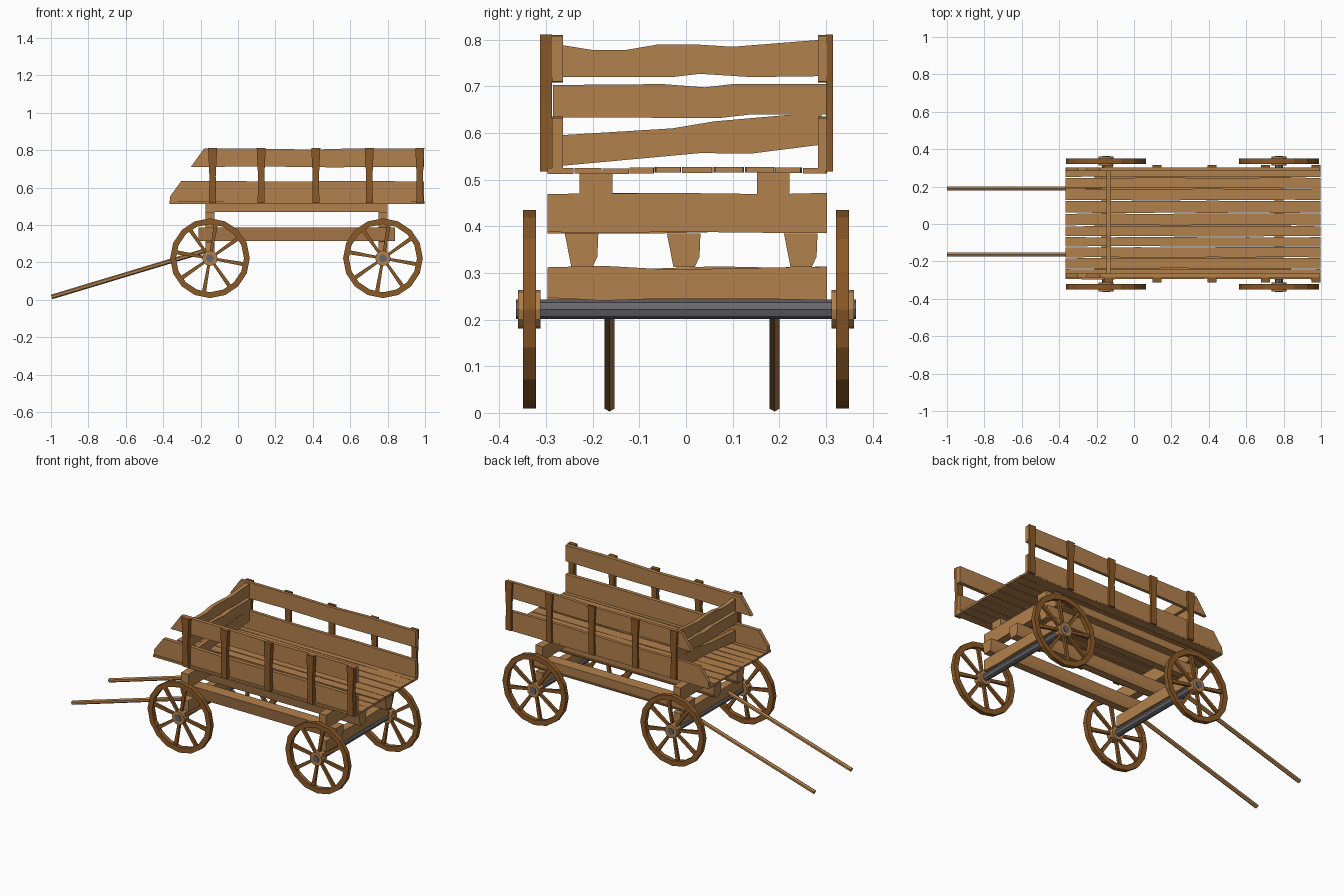
import bpy, bmesh, math, random
from mathutils import Vector

if "Cube" in bpy.data.objects:
    bpy.data.objects.remove(bpy.data.objects["Cube"])

random.seed(4)


def material(name, rgb):
    m = bpy.data.materials.new(name)
    m.diffuse_color = (*rgb, 1)
    m.use_nodes = True
    m.node_tree.nodes["Principled BSDF"].inputs["Base Color"].default_value = m.diffuse_color
    return m


PLANK = material("light_wood", (0.45, 0.22, 0.075))
DARK = material("dark_wood", (0.26, 0.10, 0.02))
IRON = material("iron", (0.14, 0.14, 0.15))


def finish(name, bm, mat):
    bmesh.ops.recalc_face_normals(bm, faces=bm.faces)
    me = bpy.data.meshes.new(name)
    bm.to_mesh(me)
    bm.free()
    me.materials.append(mat)
    ob = bpy.data.objects.new(name, me)
    bpy.context.collection.objects.link(ob)
    return ob


def slab(name, outline, plane, t0, t1, mat=PLANK):
    """Extrude a 2D outline lying in the given plane from t0 to t1."""
    place = {"xz": lambda u, v, t: (u, t, v),
             "yz": lambda u, v, t: (t, u, v),
             "xy": lambda u, v, t: (u, v, t)}[plane]
    bm = bmesh.new()
    a = [bm.verts.new(place(u, v, t0)) for u, v in outline]
    b = [bm.verts.new(place(u, v, t1)) for u, v in outline]
    bm.faces.new(a)
    bm.faces.new(b[::-1])
    for i in range(len(a)):
        j = (i + 1) % len(a)
        bm.faces.new((a[i], a[j], b[j], b[i]))
    return finish(name, bm, mat)


def rough(u0, u1, v0, v1, wob=0.004, n=5):
    """Rectangle outline whose long edges wander like hand-hewn wood."""
    us = [u0 + (u1 - u0) * i / n for i in range(n + 1)]
    low = [(u, v0 + random.uniform(0, wob)) for u in us]
    top = [(u, v1 - random.uniform(0, wob)) for u in us]
    return low + top[::-1]


def circle(cx, cz, r, n):
    return [(cx + r * math.cos(math.tau * i / n), cz + r * math.sin(math.tau * i / n))
            for i in range(n)]


def rim(name, cx, cz, r_in, r_out, y0, y1, n=16):
    bm = bmesh.new()
    loops = []
    for r, y in ((r_in, y0), (r_out, y0), (r_out, y1), (r_in, y1)):
        loops.append([bm.verts.new((x, y, z)) for x, z in circle(cx, cz, r, n)])
    for k in range(4):
        p, q = loops[k], loops[(k + 1) % 4]
        for i in range(n):
            j = (i + 1) % n
            bm.faces.new((p[i], p[j], q[j], q[i]))
    finish(name, bm, DARK)


AXLES = (("front", -0.15), ("rear", 0.775))
WZ = 0.222

# Wheels
for end, cx in AXLES:
    for side, s in (("right", -1), ("left", 1)):
        tag = f"{end}_{side}"
        rim(f"{tag}_rim", cx, WZ, 0.182, 0.213, s * 0.322, s * 0.349)
        slab(f"{tag}_hub", circle(cx, WZ, 0.041, 12), "xz", s * 0.312, s * 0.36)
        for k in range(8):
            a = math.radians(80 + 45 * k)
            d, p = Vector((math.cos(a), math.sin(a))), Vector((-math.sin(a), math.cos(a)))
            c = Vector((cx, WZ))
            pts = [c + d * 0.03 - p * 0.007, c + d * 0.19 - p * 0.011,
                   c + d * 0.19 + p * 0.011, c + d * 0.03 + p * 0.007]
            slab(f"{tag}_spoke_{k}", [tuple(v) for v in pts], "xz", s * 0.328, s * 0.343, DARK)

# Axles and the timbers stacked over them
for end, cx in AXLES:
    slab(f"{end}_axle", circle(cx, WZ, 0.021, 8), "xz", -0.364, 0.364, IRON)
    slab(f"{end}_axle_beam", rough(-0.297, 0.302, 0.24, 0.316, 0.008), "yz", cx - 0.024, cx + 0.024)
    slab(f"{end}_bolster", rough(-0.297, 0.302, 0.384, 0.472, 0.004), "yz", cx - 0.024, cx + 0.024)

# Lower stringers with tapered section
for i, y in enumerate((-0.224, -0.005, 0.246)):
    section = [(y - 0.036, 0.385), (y + 0.036, 0.385), (y + 0.034, 0.335),
               (y + 0.024, 0.313), (y - 0.022, 0.313)]
    slab(f"lower_stringer_{i}", section, "yz", -0.21, 0.84)

# Upper stringers under the deck
for i, y in enumerate((-0.193, 0.187)):
    slab(f"upper_stringer_{i}", rough(-0.175, 0.8, 0.468, 0.516, 0.003), "xz", y - 0.035, y + 0.035)

# Deck planks
edges = (-0.297, -0.24, -0.18, -0.122, -0.068, -0.009, 0.058, 0.126, 0.19, 0.25, 0.303)
for i, (y0, y1) in enumerate(zip(edges, edges[1:])):
    lift = random.uniform(-0.001, 0.003)
    slab(f"deck_plank_{i}", rough(-0.365, 0.998, y0 + 0.0005, y1 - 0.0005, 0.004, 7), "xy",
         0.513 + lift, 0.525 + lift)

# Side boards with slanted front ends, and their posts
for side, b0, b1, p0, p1 in (("right", -0.287, -0.264, -0.313, -0.287),
                             ("left", 0.283, 0.302, 0.300, 0.315)):
    lower = [(-0.365, 0.52), (0.3, 0.52), (0.995, 0.52), (0.995, 0.632), (0.6, 0.636),
             (0.2, 0.631), (-0.1, 0.636), (-0.302, 0.636), (-0.362, 0.555)]
    upper = [(-0.253, 0.709), (0.1, 0.713), (0.5, 0.708), (0.995, 0.711), (0.995, 0.808),
             (0.65, 0.81), (0.4, 0.803), (0.1, 0.808), (-0.182, 0.808)]
    slab(f"{side}_lower_board", lower, "xz", b0, b1)
    slab(f"{side}_upper_board", upper, "xz", b0, b1)
    for k, x in enumerate((-0.136, 0.124, 0.416, 0.702, 0.972)):
        post = [(x - 0.019, 0.518), (x + 0.019, 0.518), (x + 0.017, 0.66),
                (x + 0.024, 0.811), (x - 0.024, 0.811), (x - 0.017, 0.66)]
        slab(f"{side}_post_{k}", post, "xz", p0, p1, DARK)

# Front panel of three crooked boards
front = (
    [(-0.275, 0.72), (-0.03, 0.72), (0.03, 0.727), (0.14, 0.72), (0.29, 0.722), (0.29, 0.80),
     (0.1, 0.785), (0.02, 0.79), (-0.06, 0.79), (-0.13, 0.778), (-0.2, 0.778), (-0.275, 0.79)],
    [(-0.285, 0.634), (0.07, 0.632), (0.14, 0.64), (0.302, 0.64), (0.302, 0.705),
     (0.1, 0.705), (0.04, 0.698), (-0.05, 0.705), (-0.285, 0.703)],
    [(-0.275, 0.529), (0.03, 0.557), (0.14, 0.556), (0.29, 0.575), (0.29, 0.645),
     (0.06, 0.625), (-0.03, 0.61), (-0.275, 0.595)],
)
for i, outline in enumerate(front):
    slab(f"front_panel_board_{i}", outline, "yz", -0.147, -0.122)

# Pulling shafts
for i, y in enumerate((-0.164, 0.19)):
    a, b = Vector((-0.997, y, 0.015)), Vector((-0.16, y, 0.267))
    bm = bmesh.new()
    bmesh.ops.create_cone(bm, cap_ends=True, segments=6, radius1=0.0125, radius2=0.0125,
                          depth=(b - a).length)
    ob = finish(f"shaft_{i}", bm, PLANK)
    ob.location = (a + b) / 2
    ob.rotation_euler = (b - a).to_track_quat("Z", "Y").to_euler()
